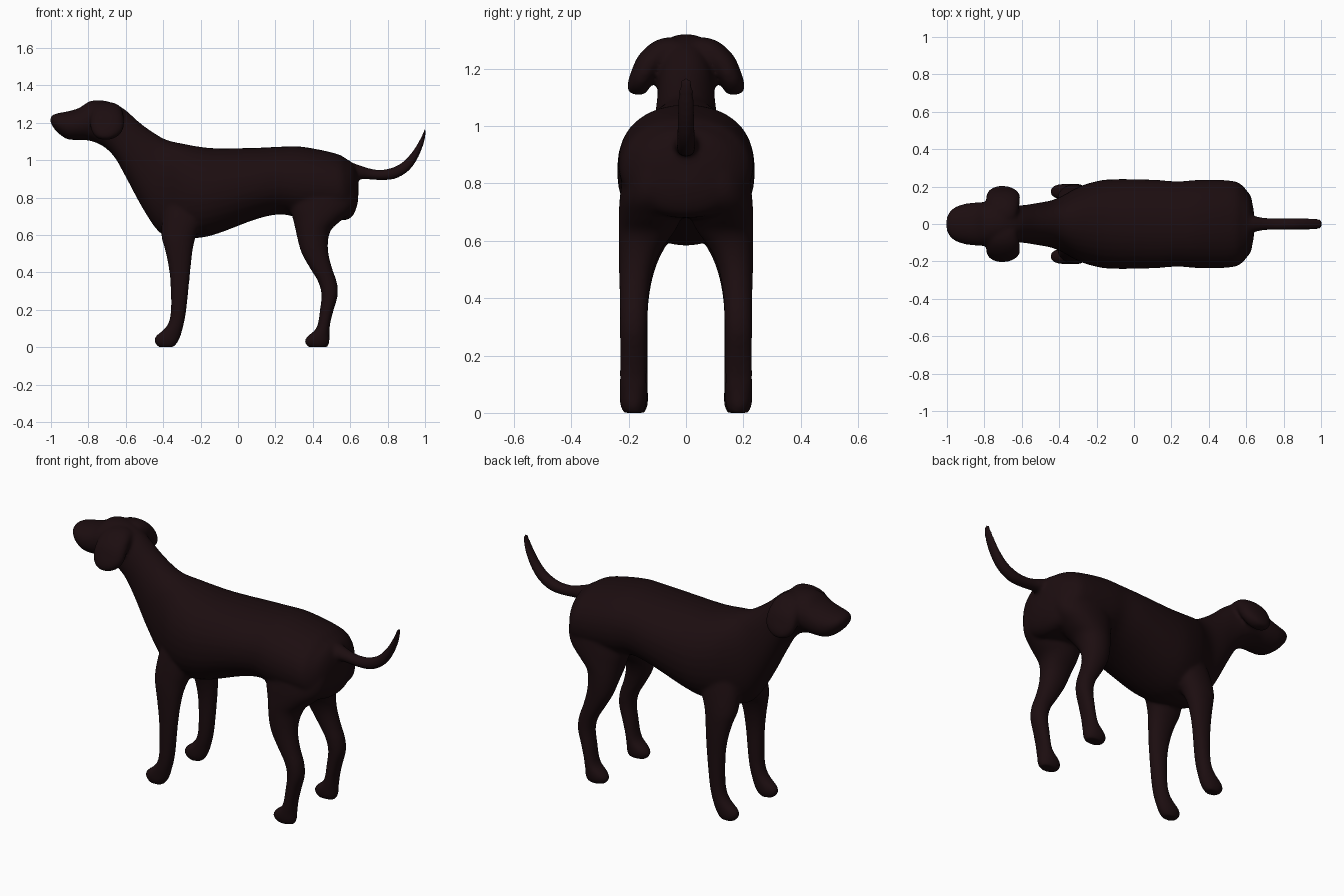
import bpy, bmesh, math
from mathutils import Vector

coat = bpy.data.materials.new("dark_coat")
coat.diffuse_color = (0.0115, 0.004, 0.005, 1)


def smooth_rows(rows, steps=4):
    """Catmull-Rom interpolation through a list of stations."""
    out = []
    for i in range(len(rows) - 1):
        quad = (rows[max(i - 1, 0)], rows[i], rows[i + 1], rows[min(i + 2, len(rows) - 1)])
        for s in range(steps):
            t = s / steps
            out.append([0.5 * (2 * b + (c - a) * t + (2 * a - 5 * b + 4 * c - d) * t * t
                               + (3 * b - a - 3 * c + d) * t ** 3) for a, b, c, d in zip(*quad)])
    return out + [list(rows[-1])]


def loft(bm, rings, power=2.0, n=32):
    """Skin a closed tube through rings of (centre, half axis u, half axis v)."""
    loops = []
    for c, u, v in rings:
        ring = []
        for k in range(n):
            a = 2 * math.pi * k / n
            cu, sv = math.cos(a), math.sin(a)
            cu = math.copysign(abs(cu) ** (2 / power), cu)
            sv = math.copysign(abs(sv) ** (2 / power), sv)
            ring.append(bm.verts.new(c + u * cu + v * sv))
        loops.append(ring)
    for p, q in zip(loops, loops[1:]):
        for k in range(n):
            bm.faces.new((p[k], p[(k + 1) % n], q[(k + 1) % n], q[k]))
    bm.faces.new(loops[0])
    bm.faces.new(loops[-1])


def side_rings(rows, side=1):
    """Rows (x1, z1, x2, z2, y centre, half width) give rings seen edge-on from the side."""
    rings = []
    for x1, z1, x2, z2, yc, hw in smooth_rows(rows):
        a, b = Vector((x1, 0, z1)), Vector((x2, 0, z2))
        rings.append(((a + b) / 2 + Vector((0, yc * side, 0)), (a - b) / 2, Vector((0, hw, 0))))
    return rings


def finish(bm, name):
    bmesh.ops.recalc_face_normals(bm, faces=bm.faces)
    me = bpy.data.meshes.new(name)
    bm.to_mesh(me)
    bm.free()
    for p in me.polygons:
        p.use_smooth = True
    me.materials.append(coat)
    ob = bpy.data.objects.new(name, me)
    bpy.context.collection.objects.link(ob)
    return ob


# torso, neck and head: (x, bottom, top, half width)
torso = [(.643, .79, .9, .05), (.632, .74, .95, .115), (.612, .7, .985, .165), (.58, .68, 1.006, .205),
         (.54, .68, 1.03, .228), (.45, .68, 1.053, .236), (.33, .69, 1.073, .235), (.23, .71, 1.072, .228),
         (.1, .685, 1.066, .237), (-.1, .61, 1.063, .24), (-.2, .585, 1.071, .229), (-.3, .585, 1.089, .197),
         (-.38, .59, 1.108, .153), (-.44, .635, 1.14, .127), (-.52, .76, 1.196, .112), (-.6, .91, 1.267, .1),
         (-.66, 1.015, 1.302, .102), (-.72, 1.073, 1.319, .112), (-.79, 1.103, 1.316, .117),
         (-.85, 1.108, 1.279, .115), (-.91, 1.111, 1.261, .107), (-.96, 1.143, 1.252, .088),
         (-.99, 1.178, 1.242, .06), (-1.004, 1.205, 1.226, .025)]
dog_bm = bmesh.new()
loft(dog_bm, side_rings([(x, t, x, b, 0, w) for x, b, t, w in torso]), 2.12)

# legs: (z, front x, back x, y centre, half width)
front_leg = [(0, -.425, -.342, .173, .03), (.03, -.449, -.32, .173, .04), (.06, -.439, -.306, .173, .041),
             (.09, -.402, -.298, .174, .041), (.13, -.372, -.288, .174, .041), (.2, -.359, -.276, .174, .041),
             (.35, -.362, -.26, .174, .041), (.45, -.375, -.25, .168, .047), (.53, -.393, -.24, .155, .058),
             (.6, -.41, -.222, .135, .072), (.72, -.4, -.17, .108, .08), (.85, -.35, -.14, .09, .07),
             (.95, -.3, -.16, .08, .05)]
hind_leg = [(0, .375, .48, .183, .035), (.03, .355, .49, .184, .046), (.06, .373, .489, .184, .048),
            (.09, .41, .49, .184, .048), (.13, .428, .494, .184, .048), (.2, .438, .512, .183, .048),
            (.28, .446, .534, .183, .048), (.35, .428, .528, .182, .049), (.42, .386, .504, .18, .052),
            (.5, .341, .484, .174, .06), (.57, .32, .482, .16, .075), (.63, .307, .5, .138, .097),
            (.68, .295, .555, .126, .109), (.74, .28, .615, .12, .112), (.81, .28, .632, .115, .108),
            (.88, .29, .618, .108, .1), (.95, .35, .56, .1, .07)]
for leg in (front_leg, hind_leg):
    for side in (1, -1):
        loft(dog_bm, side_rings([(f, z, b, z, y, w) for z, f, b, y, w in leg], side), 2.12)

# tail: upper edge, lower edge, y centre, half width
tail = [(.56, 1.0, .56, .88, 0, .05), (.63, .98, .63, .897, 0, .045), (.7, .957, .69, .897, 0, .034),
        (.76, .949, .765, .892, 0, .033), (.82, .959, .842, .9, 0, .033), (.88, .99, .913, .942, 0, .032),
        (.93, 1.043, .96, 1.007, 0, .031), (.967, 1.1, .992, 1.085, 0, .029), (.992, 1.15, 1.004, 1.145, 0, .025),
        (.999, 1.172, 1.005, 1.17, 0, .014)]
loft(dog_bm, side_rings(tail))

# hanging ears: (y, z, x centre, half length, half thickness)
ear = [(.03, 1.27, -.7, .07, .042), (.08, 1.255, -.7, .084, .05), (.125, 1.22, -.7, .09, .048),
       (.15, 1.178, -.7, .09, .043), (.165, 1.145, -.702, .076, .039), (.173, 1.123, -.706, .053, .033),
       (.176, 1.11, -.708, .024, .02)]
for side in (1, -1):
    rows = smooth_rows(ear)
    rings = []
    for i, (y, z, x, hx, th) in enumerate(rows):
        p, q = rows[max(i - 1, 0)], rows[min(i + 1, len(rows) - 1)]
        normal = Vector((0, -(q[1] - p[1]) * side, q[0] - p[0])).normalized()
        rings.append((Vector((x, y * side, z)), Vector((hx, 0, 0)), normal * th))
    loft(dog_bm, rings, 2.3)

# blend all parts into one smooth skin
dog = finish(dog_bm, "dog_body")
remesh = dog.modifiers.new("blend", 'REMESH')
remesh.mode = 'VOXEL'
remesh.voxel_size = 0.009
remesh.use_smooth_shade = True
soften = dog.modifiers.new("soften", 'SMOOTH')
soften.factor = 0.5
soften.iterations = 12
